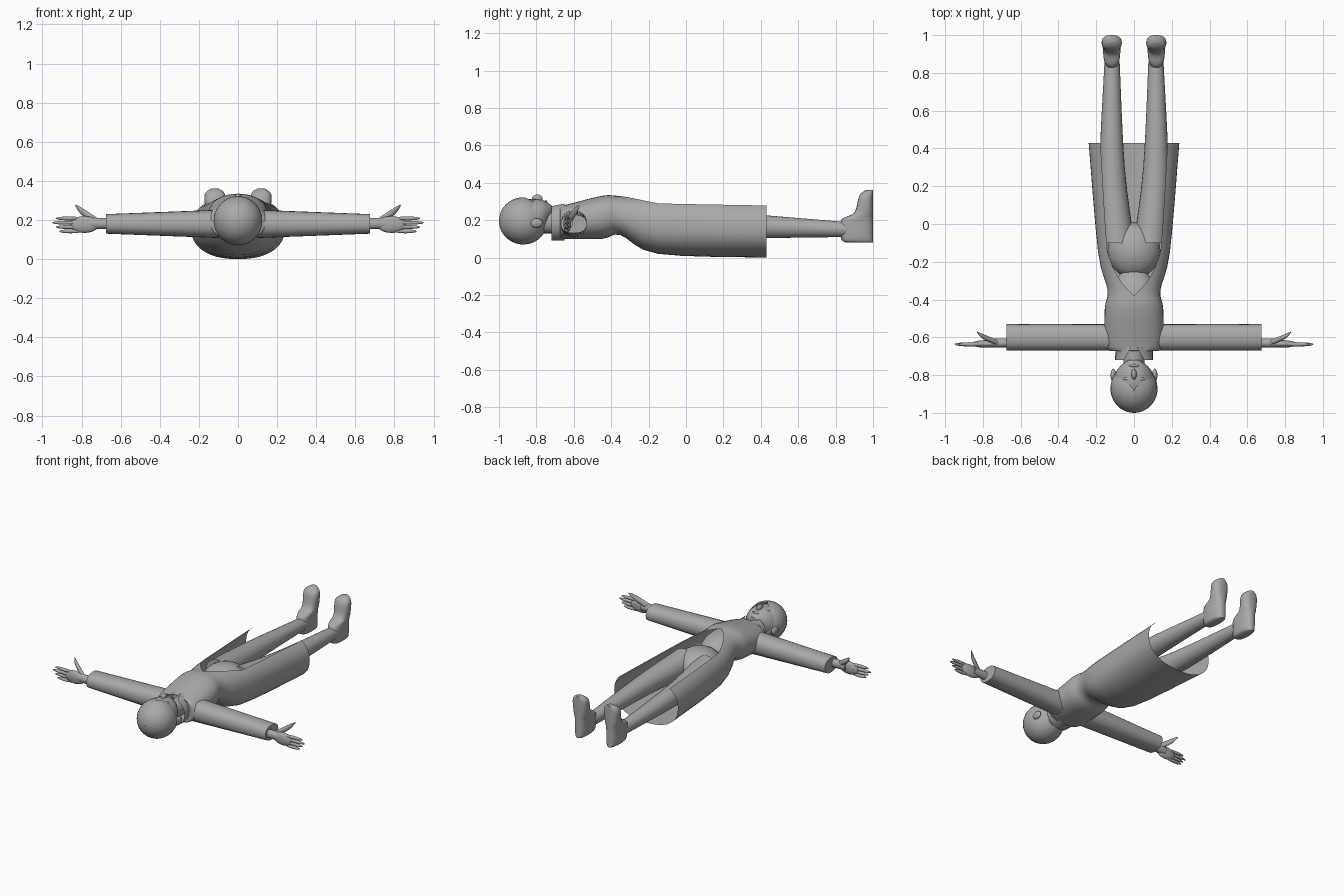
import bpy, bmesh
from math import sin, cos, radians, copysign, pi

cube = bpy.data.objects.get("Cube")
if cube:
    bpy.data.objects.remove(cube)

grey = bpy.data.materials.new("grey")
grey.use_nodes = True
colour = (.4, .4, .4, 1)
grey.diffuse_color = colour
grey.node_tree.nodes["Principled BSDF"].inputs["Base Color"].default_value = colour


def finish(name, bm, mirror):
    bmesh.ops.recalc_face_normals(bm, faces=bm.faces)
    mesh = bpy.data.meshes.new(name)
    bm.to_mesh(mesh)
    bm.free()
    mesh.materials.append(grey)
    part = bpy.data.objects.new(name, mesh)
    bpy.context.collection.objects.link(part)
    if mirror:
        modifier = part.modifiers.new("mirror", "MIRROR")
        modifier.use_mirror_merge = False
    bpy.ops.object.select_all(action="DESELECT")
    part.select_set(True)
    bpy.context.view_layer.objects.active = part
    bpy.ops.object.shade_smooth_by_angle(angle=radians(50))


def spline(before, start, end, after, t):
    """Cubic that passes through start and end with tangents from the neighbours."""
    leave, arrive = (end - before) / 2, (after - start) / 2
    ease = t * t * (3 - 2 * t)
    return (start + ease * (end - start)
            + leave * t * (1 - t) ** 2 - arrive * t * t * (1 - t))


def refine(rows, steps=4):
    """Smoothly interpolate between neighbouring rows."""
    padded = [rows[0], *rows, rows[-1]]
    smooth = []
    for neighbours in zip(padded, padded[1:], padded[2:], padded[3:]):
        for step in range(steps):
            smooth.append([spline(*values, step / steps) for values in zip(*neighbours)])
    return smooth + [rows[-1]]


def loft(name, axis, rings, mirror=False, power=2, sides=24, sheet=False):
    """Rings: position, two centres, two radii, half gap in degrees at the top of a sheet."""
    bm = bmesh.new()
    loops = []
    for position, centre_u, centre_v, radius_u, radius_v, gap in rings:
        loop = []
        for side in range(sides + sheet):
            angle = radians(gap) + (2 * pi - 2 * radians(gap)) * side / sides
            across, along = sin(angle), cos(angle)
            u = centre_u + radius_u * copysign(abs(across) ** (2 / power), across)
            v = centre_v + radius_v * copysign(abs(along) ** (2 / power), along)
            place = {"x": (position, u, v), "y": (u, position, v), "z": (u, v, position)}
            loop.append(bm.verts.new(place[axis]))
        loops.append(loop)
    for lower, upper in zip(loops, loops[1:]):
        for side in range(sides):
            following = (side + 1) % len(lower)
            bm.faces.new((lower[side], lower[following], upper[following], upper[side]))
    if not sheet:
        bm.faces.new(loops[0])
        bm.faces.new(loops[-1])
    finish(name, bm, mirror)


def blob(name, centre, radii, mirror=False):
    bm = bmesh.new()
    bmesh.ops.create_uvsphere(bm, u_segments=20, v_segments=12, radius=1)
    bmesh.ops.scale(bm, vec=radii, verts=bm.verts)
    bmesh.ops.translate(bm, vec=centre, verts=bm.verts)
    finish(name, bm, mirror)


def clamp(value):
    return min(max(value, 0), 1)


# Long coat, closed over the chest and open below the waist
# Rows: distance along the body, half width, back height, front height
coat_rows = [(-.67, .1, .1, .28), (-.65, .15, .1, .28), (-.45, .155, .1, .33),
             (-.35, .14, .12, .33), (-.15, .19, .02, .33), (.43, .24, 0, .32)]
loft("coat", "y",
     [(along, 0, (back + front) / 2, width, (front - back) / 2,
       45 * clamp((along + .36) * 5) ** .5)
      for along, width, back, front in refine(coat_rows)],
     power=2.3, sides=36, sheet=True)

# Standing collar, spread at the throat
loft("collar", "y",
     [(along, 0, .19, .1, .1, gap) for along, gap in [(-.72, 32), (-.65, 8)]], sheet=True)

# Trunk inside the coat
blob("chest", (0, -.43, .21), (.13, .2, .09))
blob("hips", (0, -.14, .185), (.14, .15, .105))

# Legs
leg_rows = [(-.1, .085, .19, .088), (.3, .116, .17, .067), (.86, .116, .15, .04)]
loft("leg", "y",
     [(along, x, z, radius, radius, 0) for along, x, z, radius in refine(leg_rows)],
     mirror=True)

# Shoes, with every section touching the flat sole plane
# Rows: height, half width, half depth
shoe_rows = [(.08, .025, .07), (.1, .04, .085), (.2, .045, .085),
             (.24, .048, .05), (.33, .052, .037), (.36, .02, .02)]
loft("shoe", "z",
     [(height, .118, 1 - depth, width, depth, 0)
      for height, width, depth in refine(shoe_rows)],
     mirror=True, power=2.5)

# Sleeves and wrists
loft("sleeve", "x",
     [(along, -.6, .18, .07, radius, 0) for along, radius in [(.1, .072), (.675, .05)]],
     mirror=True, power=2.3)
loft("wrist", "x",
     [(along, -.63, .182, .024, .028, 0) for along in (.6, .77)], mirror=True)

# Palms, fingers and thumbs
blob("palm", (.785, -.635, .177), (.075, .02, .043), mirror=True)
for finger in range(4):
    reach = .075 - .009 * abs(finger - 2)
    blob(f"finger_{finger + 1}", (.8 + reach, -.637, .142 + .022 * finger),
         (reach, .011, .01), mirror=True)
thumb_rows = [(.72, -.63, .19, .02), (.8, -.595, .245, .018), (.832, -.572, .275, .004)]
loft("thumb", "x",
     [(along, y, z, radius * .7, radius, 0) for along, y, z, radius in refine(thumb_rows)],
     mirror=True)

# Neck and head, narrowing to the chin
loft("neck", "y", [(along, 0, .19, .055, .06, 0) for along in (-.8, -.6)])
head_rows = [(-.95, .195, .085), (-.85, .2, .112), (-.77, .22, .088), (-.72, .25, .03)]
loft("head", "y",
     [(along, 0, z, radius, radius, 0) for along, z, radius in refine(head_rows)])

# Hair shell, a round cap that parts around the face
hair_steps = 16
turns = [pi * .82 * step / hair_steps for step in range(hair_steps + 1)]
loft("hair", "y",
     [(-.87 - .13 * cos(turn), 0, .196, .125 * max(sin(turn), .01),
       .126 * max(sin(turn), .01), 80 * clamp(turn - pi / 2))
      for turn in turns], sheet=True)

# Facial features
blob("nose", (0, -.795, .315), (.014, .028, .022))
blob("mouth", (0, -.75, .297), (.026, .008, .01))
blob("eye", (.04, -.82, .298), (.018, .009, .01), mirror=True)
blob("ear", (.11, -.8, .185), (.014, .034, .025), mirror=True)
